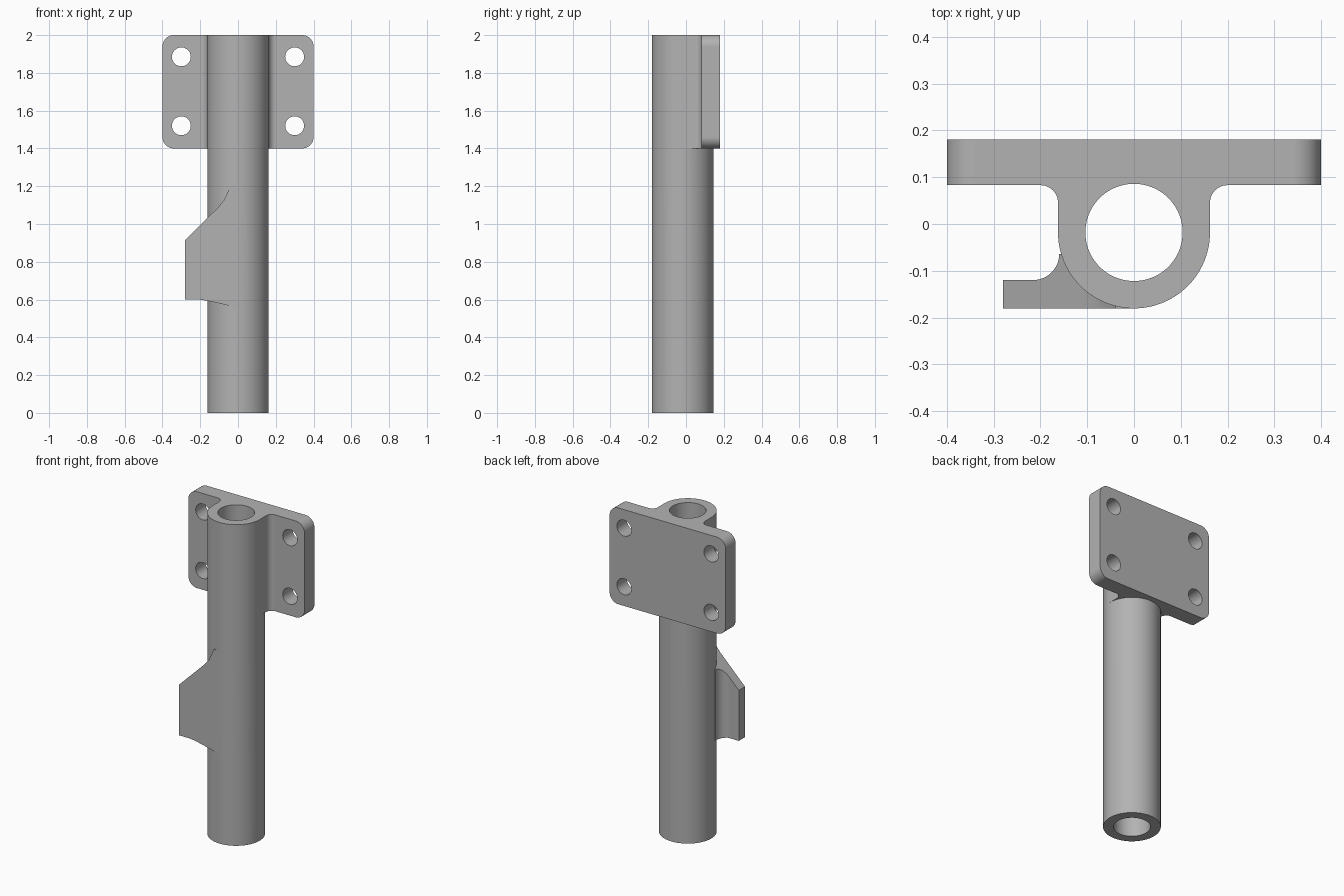
import bpy, bmesh
from math import sin, cos, pi, radians, sqrt
from mathutils import Vector

cube = bpy.data.objects.get("Cube")
if cube:
    bpy.data.objects.remove(cube, do_unlink=True)

HEIGHT, AXIS_Y = 2.0, -0.018
OUTER, BORE = 0.1625, 0.104
FRONT, BACK = AXIS_Y - OUTER, 0.1805

grey = bpy.data.materials.new("plain grey")
grey.use_nodes = True
grey.diffuse_color = (0.45, 0.45, 0.45, 1)
grey.node_tree.nodes["Principled BSDF"].inputs["Base Color"].default_value = (0.45, 0.45, 0.45, 1)


def finish(name, bm):
    bmesh.ops.recalc_face_normals(bm, faces=bm.faces)
    mesh = bpy.data.meshes.new(name)
    bm.to_mesh(mesh)
    bm.free()
    mesh.materials.append(grey)
    obj = bpy.data.objects.new(name, mesh)
    bpy.context.collection.objects.link(obj)
    return obj


def arc(cx, cy, r, start, end, steps=12):
    """Points along an arc, angles in degrees."""
    angles = [radians(start + (end - start) * i / steps) for i in range(steps + 1)]
    return [(cx + r * cos(a), cy + r * sin(a)) for a in angles]


def prism(name, points, low, high, along="z"):
    """Extrude a plan profile along z, or a front profile along y."""
    bm = bmesh.new()
    place = (lambda u, v: (u, v, low)) if along == "z" else (lambda u, v: (u, low, v))
    face = bm.faces.new([bm.verts.new(place(u, v)) for u, v in points])
    grown = bmesh.ops.extrude_face_region(bm, geom=[face])["geom"]
    step = Vector((0, 0, high - low)) if along == "z" else Vector((0, high - low, 0))
    bmesh.ops.translate(bm, vec=step, verts=[g for g in grown if isinstance(g, bmesh.types.BMVert)])
    return finish(name, bm)


def circle(cx, cy, r, sides):
    return arc(cx, cy, r, 0, 360, sides)[:-1]


def combine(target, tool, operation):
    mod = target.modifiers.new(operation.title(), "BOOLEAN")
    mod.object, mod.operation, mod.solver = tool, operation, "EXACT"
    bpy.context.view_layer.objects.active = target
    bpy.ops.object.modifier_apply(modifier=mod.name)
    bpy.data.objects.remove(tool, do_unlink=True)


# Main round tube, bored later
body = prism("slotted_mounting_tube", circle(0, AXIS_Y, OUTER, 96), 0, HEIGHT)

# Mounting plate with rounded corners
corner = 0.06
plate_outline = []
for cx, cz, start in ((0.34, 1.94, 0), (-0.34, 1.94, 90), (-0.34, 1.46, 180), (0.34, 1.46, 270)):
    plate_outline += arc(cx, cz, corner, start, start + 90)
plate = prism("mounting_plate", plate_outline, 0.083, BACK, "y")

# Web joining plate to tube, with filleted flanks
fillet = 0.2 - OUTER
right_side = [(OUTER, AXIS_Y)] + arc(0.2, 0.083 - fillet, fillet, 180, 90) + [(0.2, 0.14)]
web = prism("plate_web", right_side + [(-x, y) for x, y in reversed(right_side)], 1.4, HEIGHT)

# Side wing: plan profile trimmed by its front outline
wing_plan = [(0, FRONT), (-0.28, FRONT), (-0.28, -0.12), (-0.22, -0.12)]
wing_plan += arc(-0.216, -0.064, 0.056, 270, 360)[1:]
wing_plan += arc(0, AXIS_Y, 0.135, 200, 270)
wing = prism("side_wing", wing_plan, 0.5, 1.25)
wing_front = [(-0.28, 0.6), (-0.205, 0.6), (-0.17, 0.595), (-0.12, 0.585), (-0.06, 0.57), (0.01, 0.55),
              (0.01, 1.2), (-0.04, 1.2), (-0.056, 1.165), (-0.075, 1.125), (-0.108, 1.085), (-0.28, 0.905)]
combine(wing, prism("wing_outline", [(x - 0.01 if x == -0.28 else x, z) for x, z in wing_front],
                    -0.4, 0.2, "y"), "INTERSECT")

for part in (plate, web, wing):
    combine(body, part, "UNION")

# Bore and bolt holes
combine(body, prism("bore_cutter", circle(0, AXIS_Y, BORE, 72), -0.1, HEIGHT + 0.1), "DIFFERENCE")
for x in (-0.3, 0.3):
    for z in (1.52, 1.885):
        combine(body, prism("bolt_cutter", circle(x, z, 0.05, 32), 0, 0.3, "y"), "DIFFERENCE")

# Hooked slot wrapped round the wall: pocket, bridge over the post, long open slot
A, B, C, D = -18.0, 23.6, 65.5, 106.3
TOP, POST_TOP, POCKET = 1.203, 1.09, 0.9
round_r = 0.045
per_degree = radians(OUTER)


def rounding(angle, left, right):
    """Height lost to a rounded corner near either edge of a span."""
    near = min(angle - left, right - angle) * per_degree
    near = max(near, 0)
    return 0 if near >= round_r else round_r - sqrt(round_r ** 2 - (round_r - near) ** 2)


def span(left, right):
    """Angles over a span, closely spaced at the rounded ends."""
    reach = round_r / per_degree
    ends = [reach * (1 - cos(i * pi / 20)) for i in range(11)]
    middle = [left + reach + (right - left - 2 * reach) * i / 4 for i in (1, 2, 3)]
    return [left + e for e in ends] + middle + [right - e for e in reversed(ends)]


columns = []
gap = 0.02
for a in span(A, B):
    columns.append((a, POCKET + rounding(a, A, B), TOP - rounding(a, A, D)))
for a in span(B + gap, C - gap):
    columns.append((a, POST_TOP - rounding(a, B + gap, C - gap), TOP))
for a in span(C, D):
    columns.append((a, -0.1, TOP - rounding(a, A, D)))

bm = bmesh.new()
rings = []
for angle, low, high in columns:
    t = radians(angle)
    rings.append([bm.verts.new((r * sin(t), AXIS_Y - r * cos(t), z))
                  for r, z in ((0.08, low), (0.22, low), (0.22, high), (0.08, high))])
for one, two in zip(rings, rings[1:]):
    for i in range(4):
        j = (i + 1) % 4
        bm.faces.new((one[i], one[j], two[j], two[i]))
bm.faces.new(rings[0])
bm.faces.new(rings[-1])
combine(body, finish("slot_cutter", bm), "DIFFERENCE")

# Smooth round surfaces, crisp edges
bpy.ops.object.select_all(action="DESELECT")
body.select_set(True)
bpy.context.view_layer.objects.active = body
bpy.ops.object.shade_smooth_by_angle(angle=radians(30))
weighted = body.modifiers.new("Weighted Normals", "WEIGHTED_NORMAL")
weighted.keep_sharp = True
